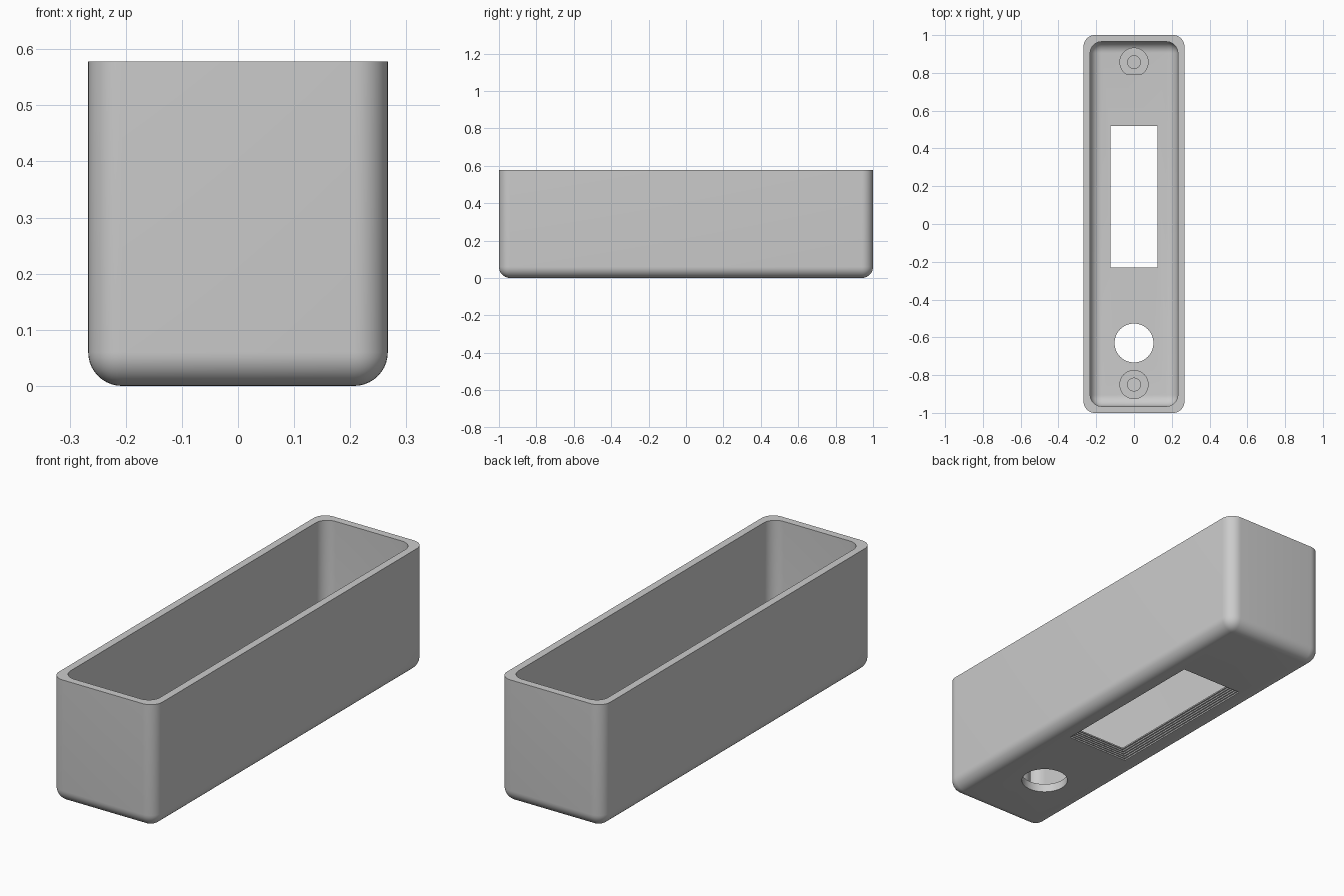
import bpy
import bmesh
from mathutils import Vector

if "Cube" in bpy.data.objects:
    bpy.data.objects.remove(bpy.data.objects["Cube"], do_unlink=True)

WIDTH, LENGTH, HEIGHT = 0.534, 2.0, 0.578
WALL, FLOOR, RADIUS = 0.035, 0.04, 0.06
POST_TOP = 0.15

grey = bpy.data.materials.new("plain grey plastic")
grey.use_nodes = True
grey.diffuse_color = (0.6, 0.6, 0.6, 1)
grey.node_tree.nodes["Principled BSDF"].inputs["Base Color"].default_value = (0.6, 0.6, 0.6, 1)


def finish(name, bm):
    mesh = bpy.data.meshes.new(name)
    bmesh.ops.recalc_face_normals(bm, faces=bm.faces)
    bm.to_mesh(mesh)
    bm.free()
    mesh.materials.append(grey)
    obj = bpy.data.objects.new(name, mesh)
    bpy.context.collection.objects.link(obj)
    return obj


def box(name, low, high, radius=0.0):
    """Box between two corners; a radius rounds every edge but the top ones."""
    bm = bmesh.new()
    bmesh.ops.create_cube(bm, size=1)
    low, high = Vector(low), Vector(high)
    for v in bm.verts:
        v.co = Vector([l + (c + 0.5) * (h - l) for l, c, h in zip(low, v.co, high)])
    if radius:
        edges = [e for e in bm.edges if min(v.co.z for v in e.verts) < high.z - 0.001]
        bmesh.ops.bevel(bm, geom=edges, offset=radius, segments=10, profile=0.5,
                        affect='EDGES', clamp_overlap=True)
    return finish(name, bm)


def cylinder(name, y, radius, z0, z1):
    bm = bmesh.new()
    bmesh.ops.create_cone(bm, cap_ends=True, segments=64, radius1=radius,
                          radius2=radius, depth=z1 - z0)
    bmesh.ops.translate(bm, verts=bm.verts, vec=(0, y, (z0 + z1) / 2))
    return finish(name, bm)


def cut(target, cutter):
    mod = target.modifiers.new("cut", 'BOOLEAN')
    mod.operation, mod.solver, mod.object = 'DIFFERENCE', 'EXACT', cutter
    cutter.hide_render = True
    bpy.context.view_layer.update()
    bpy.ops.object.select_all(action='DESELECT')
    bpy.context.view_layer.objects.active = target
    target.select_set(True)
    bpy.ops.object.modifier_apply(modifier=mod.name)
    bpy.data.objects.remove(cutter, do_unlink=True)


def smooth(obj):
    bpy.ops.object.select_all(action='DESELECT')
    bpy.context.view_layer.objects.active = obj
    obj.select_set(True)
    bpy.ops.object.shade_smooth_by_angle(angle=0.5)


# Open-topped shell with rounded corners and underside
w, l = WIDTH / 2, LENGTH / 2
case = box("case", (-w, -l, 0), (w, l, HEIGHT), RADIUS)
cut(case, box("cavity", (WALL - w, WALL - l, FLOOR), (w - WALL, l - WALL, HEIGHT + 0.2), RADIUS))

# Display window, narrowing in steps from the underside to the cavity
STEPS = 6
WINDOW_Y = 0.145
for i in range(STEPS):
    t = i / (STEPS - 1)
    hx, hy = 0.162 - 0.037 * t, 0.402 - 0.027 * t
    top = FLOOR * (i + 1) / STEPS if i < STEPS - 1 else FLOOR + 0.05
    cut(case, box("window_step", (-hx, WINDOW_Y - hy, -0.1), (hx, WINDOW_Y + hy, top)))

# Round button hole
cut(case, cylinder("button_hole", -0.63, 0.103, -0.1, 0.2))
smooth(case)

# Screw posts with blind bores
for name, y in (("front_screw_post", -0.85), ("back_screw_post", 0.857)):
    post = cylinder(name, y, 0.077, FLOOR - 0.01, POST_TOP)
    cut(post, cylinder("bore", y, 0.034, FLOOR, POST_TOP + 0.1))
    if y > 0:
        # Flat side facing the window
        cut(post, box("flat", (-0.2, 0.6, -0.1), (0.2, 0.79, 0.4)))
    smooth(post)
